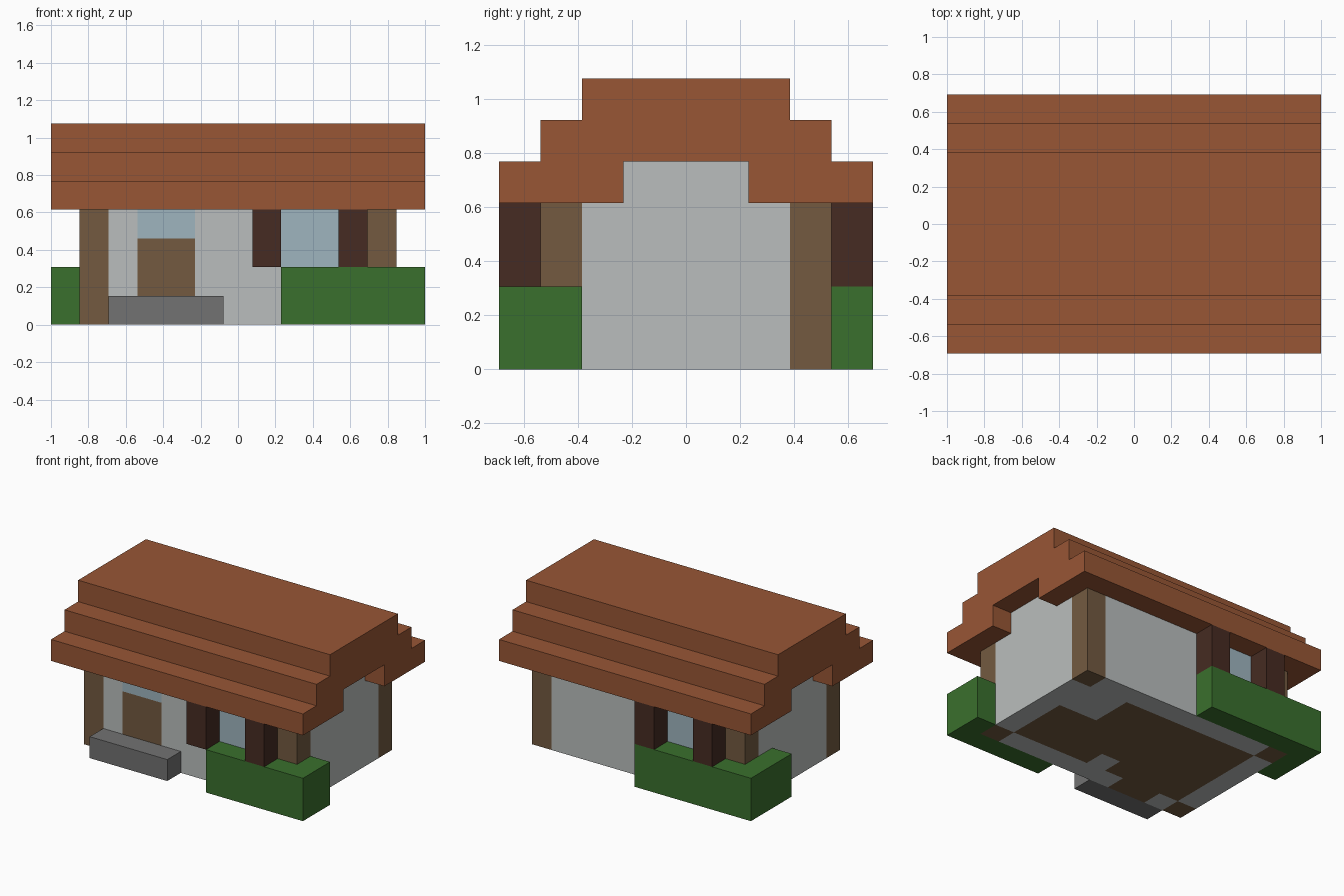
import bpy, bmesh
from mathutils import Vector

cube = bpy.data.objects.get("Cube")
if cube:
    bpy.data.objects.remove(cube, do_unlink=True)

# The house sits on a block grid, 13 wide, 9 deep and 7 high
U = 2 / 13


def grid(i, j, k):
    return Vector(((i - 6.5) * U, (j - 4.5) * U, k * U))


def material(name, hex_code):
    def linear(c):
        return c / 12.92 if c <= 0.04045 else ((c + 0.055) / 1.055) ** 2.4
    rgb = [linear(int(hex_code[n:n + 2], 16) / 255) for n in (0, 2, 4)]
    mat = bpy.data.materials.new(name)
    mat.use_nodes = True
    mat.diffuse_color = (*rgb, 1)
    bsdf = mat.node_tree.nodes["Principled BSDF"]
    bsdf.inputs["Base Color"].default_value = (*rgb, 1)
    bsdf.inputs["Roughness"].default_value = 0.9
    return mat


clay = material("clay_roof", "985635")
plaster = material("pale_plaster", "BABEBD")
timber = material("brown_timber", "735A40")
dark_wood = material("dark_wood", "462B22")
glass = material("pale_blue_glass", "9FB5BF")
leaf = material("leaf_green", "3A702D")
stone = material("grey_stone", "727272")


def finish(name, bm, mat):
    bmesh.ops.recalc_face_normals(bm, faces=bm.faces)
    mesh = bpy.data.meshes.new(name)
    bm.to_mesh(mesh)
    bm.free()
    mesh.materials.append(mat)
    obj = bpy.data.objects.new(name, mesh)
    bpy.context.collection.objects.link(obj)


def blocks(name, mat, *boxes):
    """Each box is a low corner and a high corner in grid units."""
    bm = bmesh.new()
    for low, high in boxes:
        a, b = grid(*low), grid(*high)
        verts = bmesh.ops.create_cube(bm, size=1)["verts"]
        for v in verts:
            v.co = Vector([a[n] if v.co[n] < 0 else b[n] for n in range(3)])
    finish(name, bm, mat)


# Stepped roof: half profile mirrored front to back, extruded across
half = [(3, 5), (3, 4), (0, 4), (0, 5), (1, 5), (1, 6), (2, 6), (2, 7)]
profile = half + [(9 - j, k) for j, k in reversed(half)]
bm = bmesh.new()
face = bm.faces.new([bm.verts.new(grid(0, j, k)) for j, k in profile])
ext = bmesh.ops.extrude_face_region(bm, geom=[face])["geom"]
bmesh.ops.translate(bm, vec=(2, 0, 0),
                    verts=[g for g in ext if isinstance(g, bmesh.types.BMVert)])
finish("roof", bm, clay)

# Corner posts
blocks("corner_posts", timber,
       *[((i, j, 0), (i + 1, j + 1, 4)) for i in (1, 11) for j in (1, 7)])

# Side walls with gables
for name, i in (("right_wall", 1), ("left_wall", 11)):
    blocks(name, plaster, ((i, 2, 0), (i + 1, 7, 4)), ((i, 3, 4), (i + 1, 6, 5)))

# Front and back walls around the openings
blocks("front_wall", plaster,
       ((2, 1, 0), (3, 2, 4)), ((5, 1, 0), (8, 2, 4)),
       ((8, 1, 0), (10, 2, 2)), ((10, 1, 0), (11, 2, 4)))
blocks("back_wall", plaster,
       ((2, 7, 0), (3, 8, 4)), ((3, 7, 0), (5, 8, 2)), ((5, 7, 0), (11, 8, 4)))

# Floor and the solid blocks standing in it
blocks("floor", timber, ((2, 2, 0), (6, 7, 1)), ((6, 3, 0), (7, 7, 1)),
       ((7, 2, 0), (9, 7, 1)), ((9, 2, 0), (11, 5, 1)), ((3, 1, 0), (5, 2, 1)))
blocks("inner_blocks", plaster, ((9, 5, 0), (11, 7, 1)), ((6, 2, 0), (7, 3, 1)))

# Door, glazing and step
blocks("door", timber, ((3, 1, 1), (5, 2, 3)))
blocks("door_light", glass, ((3, 1, 3), (5, 2, 4)))
blocks("front_window", glass, ((8, 1, 2), (10, 2, 4)))
blocks("back_window", glass, ((3, 7, 2), (5, 8, 4)))
blocks("door_step", stone, ((2, 0, 0), (6, 1, 1)))

# Shutters beside both windows
blocks("front_shutters", dark_wood,
       *[((i, 0, 2), (i + 1, 1, 4)) for i in (7, 10)])
blocks("back_shutters", dark_wood,
       *[((i, 8, 2), (i + 1, 9, 4)) for i in (2, 5)])

# Hedges turning the corner at opposite ends
blocks("front_hedge", leaf, ((8, 0, 0), (13, 1, 2)), ((12, 1, 0), (13, 2, 2)))
blocks("back_hedge", leaf, ((0, 8, 0), (6, 9, 2)), ((0, 6, 0), (1, 8, 2)))
